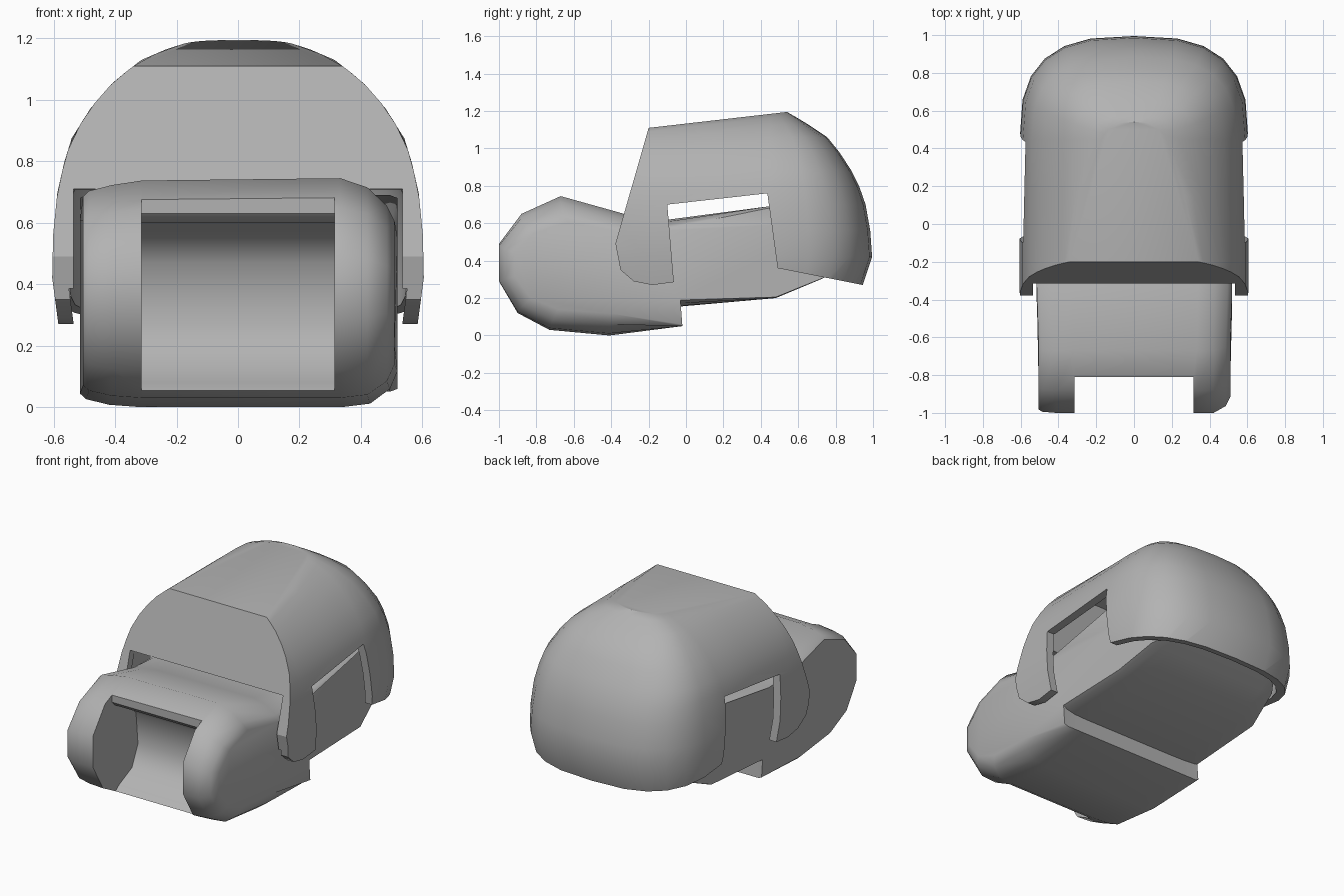
import bpy, bmesh, math

if "Cube" in bpy.data.objects:
    bpy.data.objects.remove(bpy.data.objects["Cube"])

grey = bpy.data.materials.new("plain grey")
grey.diffuse_color = (0.45, 0.45, 0.45, 1)
grey.use_nodes = True
grey.node_tree.nodes["Principled BSDF"].inputs["Base Color"].default_value = grey.diffuse_color


def loft(name, rings):
    """Closed solid through rings of equal point count."""
    bm = bmesh.new()
    vs = [[bm.verts.new(p) for p in r] for r in rings]
    n = len(vs[0])
    for a, b in zip(vs, vs[1:]):
        for i in range(n):
            j = (i + 1) % n
            bm.faces.new((a[i], a[j], b[j], b[i]))
    bm.faces.new(vs[0][::-1])
    bm.faces.new(vs[-1])
    bmesh.ops.recalc_face_normals(bm, faces=bm.faces)
    me = bpy.data.meshes.new(name)
    bm.to_mesh(me)
    bm.free()
    me.materials.append(grey)
    ob = bpy.data.objects.new(name, me)
    bpy.context.collection.objects.link(ob)
    return ob


def prism(name, profile, half):
    return loft(name, [[(x, y, z) for y, z in profile] for x in (-half, half)])


def cut(ob, cutter):
    bpy.context.view_layer.objects.active = ob
    m = ob.modifiers.new("cut", 'BOOLEAN')
    m.operation, m.solver, m.object = 'DIFFERENCE', 'EXACT', cutter
    bpy.ops.object.modifier_apply(modifier=m.name)
    bpy.data.objects.remove(cutter, do_unlink=True)


def smooth(ob, angle):
    bpy.ops.object.select_all(action='DESELECT')
    ob.select_set(True)
    bpy.context.view_layer.objects.active = ob
    bpy.ops.object.shade_smooth_by_angle(angle=math.radians(angle))


# Dome: height, half width, back edge of each level
LEVELS = [(0.10, 0.56, 0.90), (0.27, 0.585, 0.945), (0.42, 0.605, 0.995),
          (0.56, 0.602, 0.985), (0.70, 0.588, 0.96), (0.80, 0.565, 0.925),
          (0.88, 0.54, 0.885), (0.98, 0.475, 0.82), (1.06, 0.405, 0.755),
          (1.13, 0.315, 0.65), (1.175, 0.21, 0.575), (1.195, 0.13, 0.54)]


def width(z):
    for (z0, w0, _), (z1, w1, _) in zip(LEVELS, LEVELS[1:]):
        if z <= z1:
            return w0 + (w1 - w0) * (z - z0) / (z1 - z0)
    return LEVELS[-1][1]


def dome(name, t=0.0):
    rings = []
    for z, w, b in LEVELS:
        y0 = min(0.45, b - t - 0.1)
        pts = [(1, -0.6), (1, -0.2), (1, 0.15)]
        for i in range(13):
            a = math.pi * i / 12
            c, s = math.cos(a), math.sin(a)
            pts.append((math.copysign(abs(c) ** (2 / 2.8), c),
                        y0 + (b - t - y0) * abs(s) ** (2 / 2.8)))
        pts += [(-1, 0.15), (-1, -0.2), (-1, -0.6)]
        # roof falls towards the front while the arch keeps its outline
        k = max(0, min(1, (z - 0.6) / 0.55))
        ring = []
        for x, y in pts:
            zz = z + k * 0.115 * max(-0.74, min(0, y - 0.54))
            x *= width(zz) - t
            if t:
                zz = zz - t * max(0, (z - 0.5) / 0.7) if z > 0.2 else -0.1
            ring.append((x, y, zz))
        rings.append(ring)
    return loft(name, rings)


def front_plane(off):
    f = lambda z: -0.2 - (1.11 - z) * 0.286 + off
    return [(-1, -0.3), (f(-0.3), -0.3), (f(1.5), 1.5), (-1, 1.5)]


shell = dome("outer_shell")
cut(shell, prism("front_cutter", front_plane(0), 1))
hollow = dome("hollow", 0.05)
cut(hollow, prism("hollow_front_cutter", front_plane(0.05), 1))
cut(shell, hollow)
# side windows, arm tips and lower rim
cut(shell, prism("side_cutter", [
    (-0.1, 0.70), (0.435, 0.76), (0.49, 0.36), (0.945, 0.27), (1.2, 0.22),
    (1.2, -0.3), (-0.7, -0.3), (-0.7, 0.49), (-0.377, 0.49), (-0.35, 0.35),
    (-0.28, 0.29), (-0.18, 0.27), (-0.065, 0.285)], 1))
# front opening between the arms
cut(shell, prism("opening_cutter", [(-0.8, 0), (-0.05, 0), (-0.05, 0.70), (-0.8, 0.73)], 0.535))
smooth(shell, 35)

# Body: side profile, softened towards both flanks at the front
PROFILE = [(-1, 0.49), (-0.88, 0.65), (-0.67, 0.745), (-0.33, 0.65), (-0.09, 0.62),
           (0.44, 0.69), (0.85, 0.62), (0.85, 0.36), (0.72, 0.30), (0.48, 0.20),
           (-0.03, 0.155), (-0.02, 0.05), (-0.41, 0.0), (-0.73, 0.03),
           (-0.9, 0.12), (-1, 0.29)]


def flank(x, top, low, front):
    ring = []
    for y, z in PROFILE:
        k = top if z > 0.37 else low
        if y > -0.2:
            k = 0.5 + 0.5 * k if y < -0.025 else 0.97 if abs(x) > 0.5 else 1
        nx = x * (0.73 if y > 0.8 else 0.9 if y > 0.7 else 0.98 if y < -0.6 else 1)
        ring.append((nx, -0.4 + (y + 0.4) * front if y < -0.4 else y,
                     0.37 + (z - 0.37) * k))
    return ring


# half width, top, bottom and front softening; the left flank is squarer
LEFT = [(0.515, 0.84, 0.88, 0.97), (0.495, 0.89, 0.93, 0.99),
        (0.42, 0.94, 0.98, 1), (0.32, 0.98, 1, 1)]
RIGHT = [(0.52, 0.63, 0.68, 0.86), (0.495, 0.76, 0.84, 0.94),
         (0.43, 0.92, 0.97, 1), (0.34, 1, 1, 1)]
body = loft("body", [flank(-x, *k) for x, *k in LEFT] +
            [flank(x, *k) for x, *k in RIGHT[::-1]])
# front recess between the two cheeks
cut(body, prism("recess_cutter", [
    (-1.3, 0.9), (-0.81, 0.9), (-0.81, 0.63), (-0.78, 0.60), (-0.65, 0.57),
    (-0.57, 0.47), (-0.55, 0.27), (-0.61, 0.14), (-0.74, 0.08), (-0.78, 0.05),
    (-0.78, -0.1), (-1.3, -0.1)], 0.315))
smooth(body, 45)
